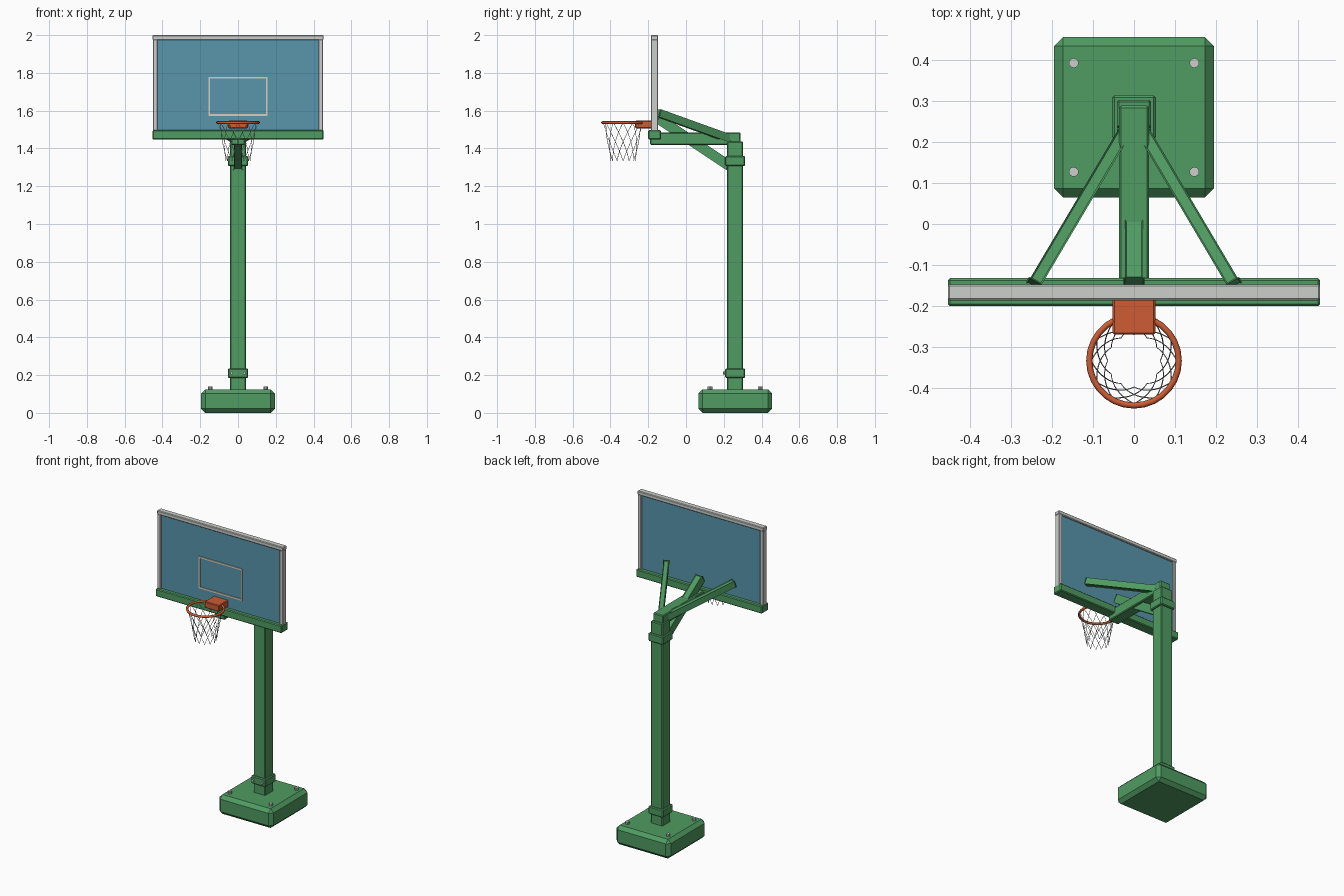
import bpy, bmesh, math
from mathutils import Vector

if "Cube" in bpy.data.objects:
    bpy.data.objects.remove(bpy.data.objects["Cube"])


def material(name, rgb):
    m = bpy.data.materials.new(name)
    m.diffuse_color = (*rgb, 1)
    m.use_nodes = True
    m.node_tree.nodes["Principled BSDF"].inputs["Base Color"].default_value = m.diffuse_color
    return m


GREEN = material("green paint", (0.08, 0.33, 0.122))
GREY = material("light grey", (0.60, 0.62, 0.59))
BLUE = material("blue panel", (0.098, 0.305, 0.413))
ORANGE = material("orange paint", (0.61, 0.107, 0.034))
CREAM = material("cream line", (0.68, 0.61, 0.51))
NET = material("net cord", (0.58, 0.58, 0.56))


def finish(name, bm, mat, bevel=0.0):
    if bevel:
        bmesh.ops.bevel(bm, geom=bm.edges[:], offset=bevel, segments=1,
                        profile=0.5, affect='EDGES')
    bmesh.ops.recalc_face_normals(bm, faces=bm.faces[:])
    me = bpy.data.meshes.new(name)
    bm.to_mesh(me)
    bm.free()
    me.materials.append(mat)
    ob = bpy.data.objects.new(name, me)
    bpy.context.collection.objects.link(ob)
    return ob


def box(name, x, y, z, mat, bevel=0.0):
    """Box from (min, max) ranges on each axis."""
    bm = bmesh.new()
    bmesh.ops.create_cube(bm, size=1)
    for v in bm.verts:
        v.co = [r[0] if c < 0 else r[1] for c, r in zip(v.co, (x, y, z))]
    return finish(name, bm, mat, bevel)


def beam(name, a, b, width, height, mat, bevel):
    """Rectangular bar running from a to b."""
    a, b = Vector(a), Vector(b)
    d = b - a
    bm = bmesh.new()
    bmesh.ops.create_cube(bm, size=1)
    rot = d.to_track_quat('Y', 'Z')
    for v in bm.verts:
        v.co = (a + b) / 2 + rot @ Vector((v.co.x * width, v.co.y * d.length, v.co.z * height))
    return finish(name, bm, mat, bevel)


def bolt(name, pos, axis, radius, length):
    bm = bmesh.new()
    bmesh.ops.create_cone(bm, cap_ends=True, segments=10, radius1=radius,
                          radius2=radius, depth=length)
    rot = Vector(axis).to_track_quat('Z', 'Y')
    for v in bm.verts:
        v.co = Vector(pos) + rot @ v.co
    return finish(name, bm, GREY)


# Base block and its bolts
PY = 0.26
box("base", (-0.195, 0.195), (0.065, 0.455), (0, 0.125), GREEN, 0.022)
for x in (-0.147, 0.147):
    for y in (0.127, 0.392):
        bolt("base_bolt", (x, y, 0.13), (0, 0, 1), 0.012, 0.02)

# Post with two collars
box("post", (-0.042, 0.042), (PY - 0.042, PY + 0.042), (0.11, 1.437), GREEN, 0.005)
for name, z0, z1 in (("lower_collar", 0.185, 0.235), ("upper_collar", 1.307, 1.36)):
    box(name, (-0.053, 0.053), (PY - 0.053, PY + 0.053), (z0, z1), GREEN, 0.005)
for x in (-0.033, 0.033):
    bolt("collar_bolt", (x, 0.204, 0.21), (0, -1, 0), 0.008, 0.016)

# Arm, centre brace and side struts
box("arm", (-0.037, 0.037), (-0.19, 0.288), (1.418, 1.485), GREEN, 0.005)
beam("centre_brace", (0, 0.225, 1.31), (0, -0.145, 1.557), 0.044, 0.046, GREEN, 0.004)
for s in (-1, 1):
    beam("side_strut", (s * 0.02, 0.23, 1.452), (s * 0.242, -0.145, 1.587),
         0.032, 0.034, GREEN, 0.004)

# Backboard: rail, frame, panel and target outline
box("bottom_rail", (-0.453, 0.453), (-0.2, -0.132), (1.447, 1.497), GREEN, 0.005)
box("frame_top", (-0.453, 0.453), (-0.186, -0.147), (1.974, 2.0), GREY, 0.004)
for s in (-1, 1):
    box("frame_side", sorted((s * 0.427, s * 0.451)), (-0.185, -0.148), (1.49, 1.978), GREY, 0.003)
box("panel", (-0.43, 0.43), (-0.176, -0.157), (1.49, 1.98), BLUE)
for z in (1.577, 1.774):
    box("target_line", (-0.157, 0.157), (-0.181, -0.1755), (z - 0.005, z + 0.005), CREAM)
for x in (-0.152, 0.152):
    box("target_line", (x - 0.005, x + 0.005), (-0.181, -0.1755), (1.577, 1.774), CREAM)

# Hoop and its bracket
HY, HZ = -0.333, 1.537
box("hoop_bracket", (-0.052, 0.052), (-0.269, -0.172), (1.506, 1.547), ORANGE, 0.004)
bpy.ops.mesh.primitive_torus_add(location=(0, HY, HZ), major_segments=28, minor_segments=8,
                                 major_radius=0.109, minor_radius=0.0075)
hoop = bpy.context.object
hoop.name = "hoop"
hoop.data.materials.append(ORANGE)
bpy.ops.object.shade_smooth_by_angle(angle=math.radians(50))

# Net: crossing cords wound both ways down a tapering tube
cords = bpy.data.curves.new("net", 'CURVE')
cords.dimensions = '3D'
cords.bevel_depth = 0.0014
cords.bevel_resolution = 0
COUNT, STEPS = 12, 8
for way in (-1, 1):
    for i in range(COUNT):
        sp = cords.splines.new('POLY')
        sp.points.add(STEPS)
        for k, p in enumerate(sp.points):
            t = k / STEPS
            ang = 2 * math.pi * i / COUNT + way * t * math.radians(60)
            r = 0.105 - 0.041 * t ** 0.85
            p.co = (r * math.cos(ang), HY + r * math.sin(ang), HZ - 0.203 * t, 1)
cords.materials.append(NET)
net = bpy.data.objects.new("net", cords)
bpy.context.collection.objects.link(net)
